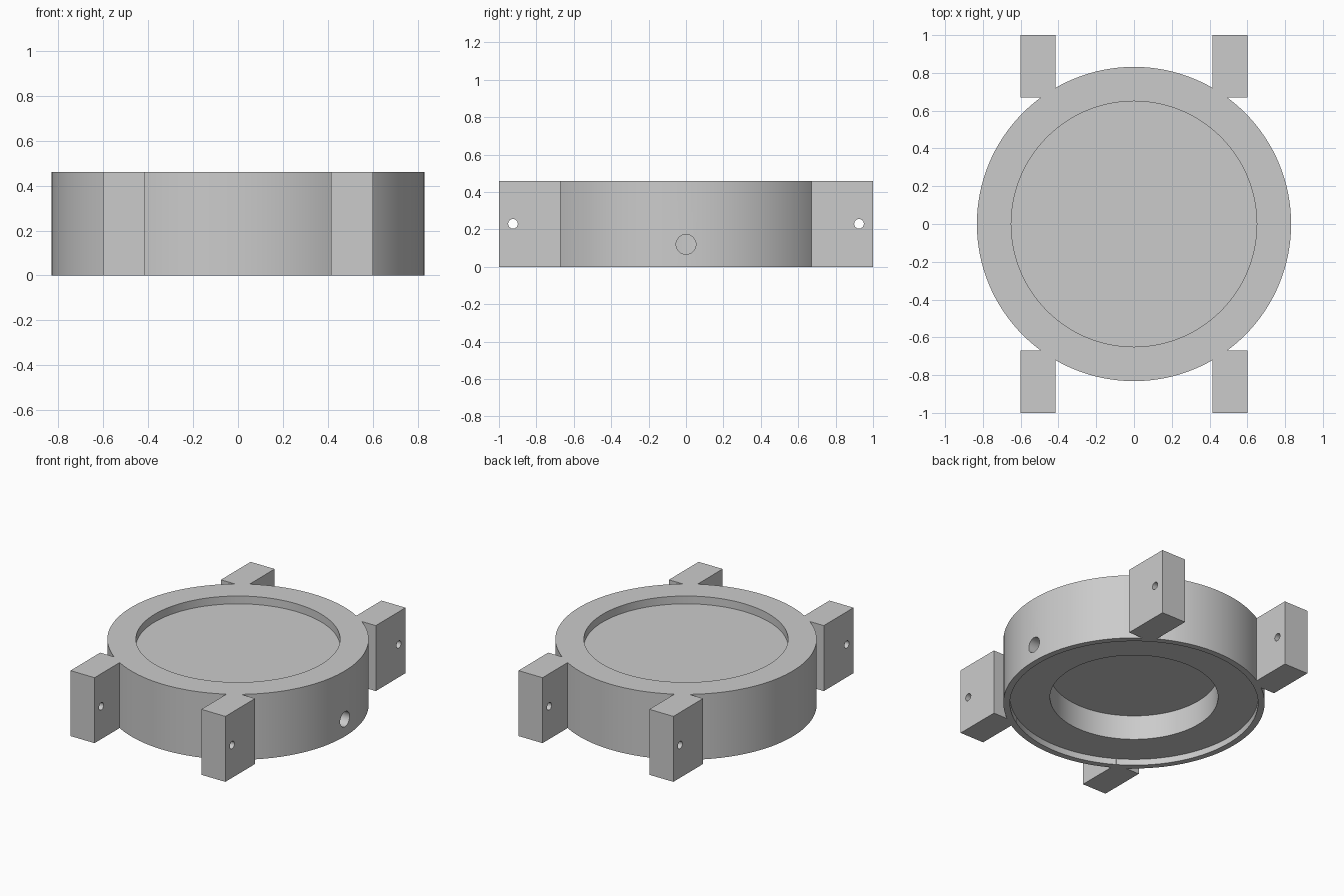
import bpy, bmesh, math
from mathutils import Matrix, Vector

cube = bpy.data.objects.get("Cube")
if cube:
    bpy.data.objects.remove(cube, do_unlink=True)

HEIGHT = 0.46

grey = bpy.data.materials.new("light_grey")
grey.use_nodes = True
colour = (0.6, 0.6, 0.6, 1)
grey.diffuse_color = colour
for node in grey.node_tree.nodes:
    if node.type == "BSDF_PRINCIPLED":
        node.inputs["Base Color"].default_value = colour


def finish(bm, name):
    bmesh.ops.recalc_face_normals(bm, faces=bm.faces)
    mesh = bpy.data.meshes.new(name)
    bm.to_mesh(mesh)
    bm.free()
    mesh.materials.append(grey)
    obj = bpy.data.objects.new(name, mesh)
    bpy.context.collection.objects.link(obj)
    return obj


def lathe(name, profile, steps=128):
    bm = bmesh.new()
    verts = [bm.verts.new((r, 0, z)) for r, z in profile]
    edges = [bm.edges.new(pair) for pair in zip(verts, verts[1:])]
    bmesh.ops.spin(bm, geom=verts + edges, cent=(0, 0, 0), axis=(0, 0, 1),
                   angle=2 * math.pi, steps=steps)
    bmesh.ops.remove_doubles(bm, verts=bm.verts, dist=0.0001)
    # Merge the centre fans into flat discs
    bmesh.ops.dissolve_limit(bm, angle_limit=0.001, verts=bm.verts, edges=bm.edges)
    return finish(bm, name)


def block(name, low, high):
    bm = bmesh.new()
    low, high = Vector(low), Vector(high)
    size = high - low
    bmesh.ops.create_cube(bm, size=1, matrix=Matrix.Translation((low + high) / 2)
                          @ Matrix.Diagonal((*size, 1)))
    return finish(bm, name)


def x_rod(name, radius, x0, x1, y, z, sides):
    bm = bmesh.new()
    bmesh.ops.create_cone(bm, cap_ends=True, segments=sides, radius1=radius,
                          radius2=radius, depth=x1 - x0,
                          matrix=Matrix.Translation(((x0 + x1) / 2, y, z))
                          @ Matrix.Rotation(math.pi / 2, 4, "Y"))
    return finish(bm, name)


def combine(target, tool, operation):
    mod = target.modifiers.new(operation.lower(), "BOOLEAN")
    mod.operation = operation
    mod.solver = "EXACT"
    mod.object = tool
    bpy.ops.object.select_all(action="DESELECT")
    target.select_set(True)
    bpy.context.view_layer.objects.active = target
    bpy.ops.object.modifier_apply(modifier=mod.name)
    bpy.data.objects.remove(tool, do_unlink=True)


# Round housing: shallow tray on top, stepped bore and thin lip underneath
housing = lathe("round_housing", [
    (0, 0.215), (0.535, 0.215), (0.535, 0.043), (0.79, 0.043), (0.79, 0),
    (0.832, 0), (0.832, HEIGHT), (0.65, HEIGHT), (0.65, 0.405), (0, 0.405)])

# Four mounting lugs, each with a cross hole
for sx in (-1, 1):
    for sy in (-1, 1):
        xs = sorted((sx * 0.415, sx * 0.602))
        ys = sorted((sy * 0.67, sy))
        lug = block("mounting_lug", (xs[0], ys[0], 0), (xs[1], ys[1], HEIGHT))
        combine(lug, x_rod("lug_hole", 0.026, xs[0] - 0.1, xs[1] + 0.1,
                           sy * 0.925, HEIGHT / 2, 16), "DIFFERENCE")
        combine(housing, lug, "UNION")

# Cable hole through the side wall into the bore
combine(housing, x_rod("side_hole", 0.053, 0.4, 1, 0, 0.12, 32), "DIFFERENCE")

bpy.ops.object.select_all(action="DESELECT")
housing.select_set(True)
bpy.context.view_layer.objects.active = housing
bpy.ops.object.shade_smooth_by_angle(angle=math.radians(30))
